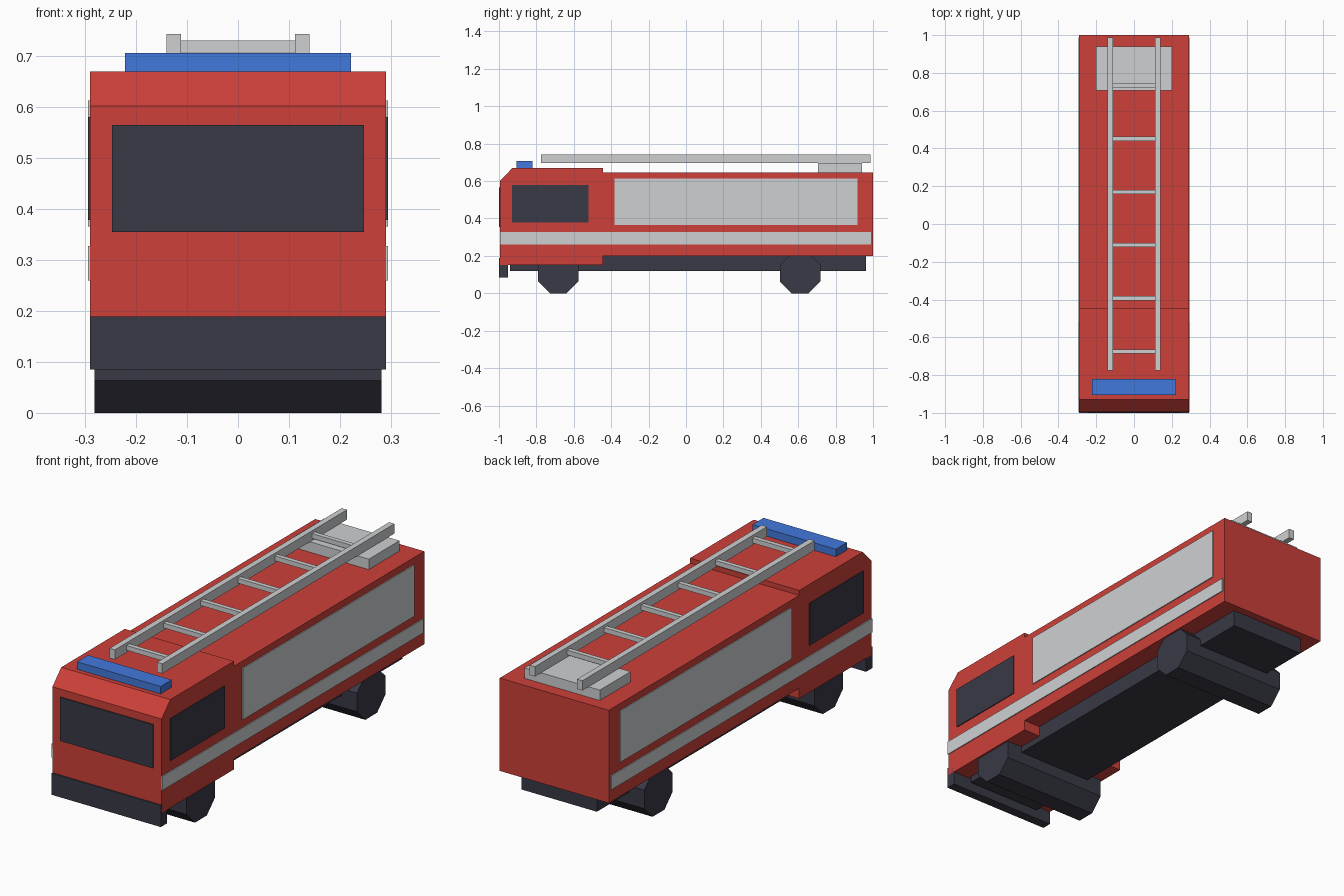
import bpy, bmesh, math

if "Cube" in bpy.data.objects:
    bpy.data.objects.remove(bpy.data.objects["Cube"])


def material(name, rgb):
    m = bpy.data.materials.new(name)
    m.diffuse_color = (*rgb, 1)
    m.use_nodes = True
    m.node_tree.nodes["Principled BSDF"].inputs["Base Color"].default_value = m.diffuse_color
    return m


RED = material("fire red", (0.61, 0.051, 0.041))
GREY = material("light grey", (0.62, 0.63, 0.64))
DARK = material("dark slate", (0.041, 0.041, 0.061))
BLUE = material("signal blue", (0.055, 0.19, 0.72))


def prism(name, profile, x0, x1, mat):
    """Extrude a (y, z) profile along x."""
    bm = bmesh.new()
    face = bm.faces.new([bm.verts.new((x0, y, z)) for y, z in profile])
    out = bmesh.ops.extrude_face_region(bm, geom=[face])
    verts = [v for v in out["geom"] if isinstance(v, bmesh.types.BMVert)]
    bmesh.ops.translate(bm, verts=verts, vec=(x1 - x0, 0, 0))
    bmesh.ops.recalc_face_normals(bm, faces=bm.faces[:])
    mesh = bpy.data.meshes.new(name)
    bm.to_mesh(mesh)
    bm.free()
    mesh.materials.append(mat)
    ob = bpy.data.objects.new(name, mesh)
    bpy.context.collection.objects.link(ob)
    return ob


def box(name, x, y, z, mat):
    return prism(name, [(y[0], z[0]), (y[1], z[0]), (y[1], z[1]), (y[0], z[1])], x[0], x[1], mat)


W = 0.29  # half width of the body

# Cab with slanted upper front, and the rear body
prism("cab", [(-0.994, 0.15), (-0.445, 0.15), (-0.445, 0.67), (-0.928, 0.67), (-0.994, 0.602)],
      -W, W, RED)
box("rear_body", (-W, W), (-0.445, 1.0), (0.2, 0.646), RED)

# Chassis and bumper
box("chassis", (-0.2, 0.2), (-0.94, 0.962), (0.12, 0.22), DARK)
box("bumper", (-W, W), (-1.0, -0.953), (0.085, 0.189), DARK)

# Octagonal full-width wheels
R = 0.108 / math.cos(math.pi / 8)
for label, yc in (("front", -0.683), ("rear", 0.61)):
    ring = [(yc + R * math.cos((k + 0.5) * math.pi / 4),
             0.108 + R * math.sin((k + 0.5) * math.pi / 4)) for k in range(8)]
    prism(label + "_wheels", ring, -0.281, 0.281, DARK)

# Windscreen, and plates on both sides
box("windscreen", (-0.247, 0.247), (-0.999, -0.992), (0.355, 0.565), DARK)
for label, s in (("right", 1), ("left", -1)):
    side = sorted((s * (W - 0.002), s * (W + 0.0045)))
    box(label + "_window", side, (-0.93, -0.52), (0.378, 0.58), DARK)
    box(label + "_shutter", side, (-0.383, 0.918), (0.366, 0.613), GREY)
    box(label + "_stripe", side, (-0.994, 0.988), (0.26, 0.327), GREY)

# Roof light bar and ladder mount
box("light_bar", (-0.222, 0.222), (-0.905, -0.821), (0.668, 0.706), BLUE)
box("ladder_mount", (-0.2, 0.2), (0.707, 0.94), (0.644, 0.696), GREY)

# Ladder
for label, s in (("right", 1), ("left", -1)):
    box(label + "_ladder_rail", sorted((s * 0.112, s * 0.14)), (-0.775, 0.987), (0.696, 0.743), GREY)
for i in range(6):
    y = -0.675 + 0.2815 * i
    box(f"ladder_rung_{i + 1}", (-0.114, 0.114), (y - 0.011, y + 0.011), (0.707, 0.73), GREY)
